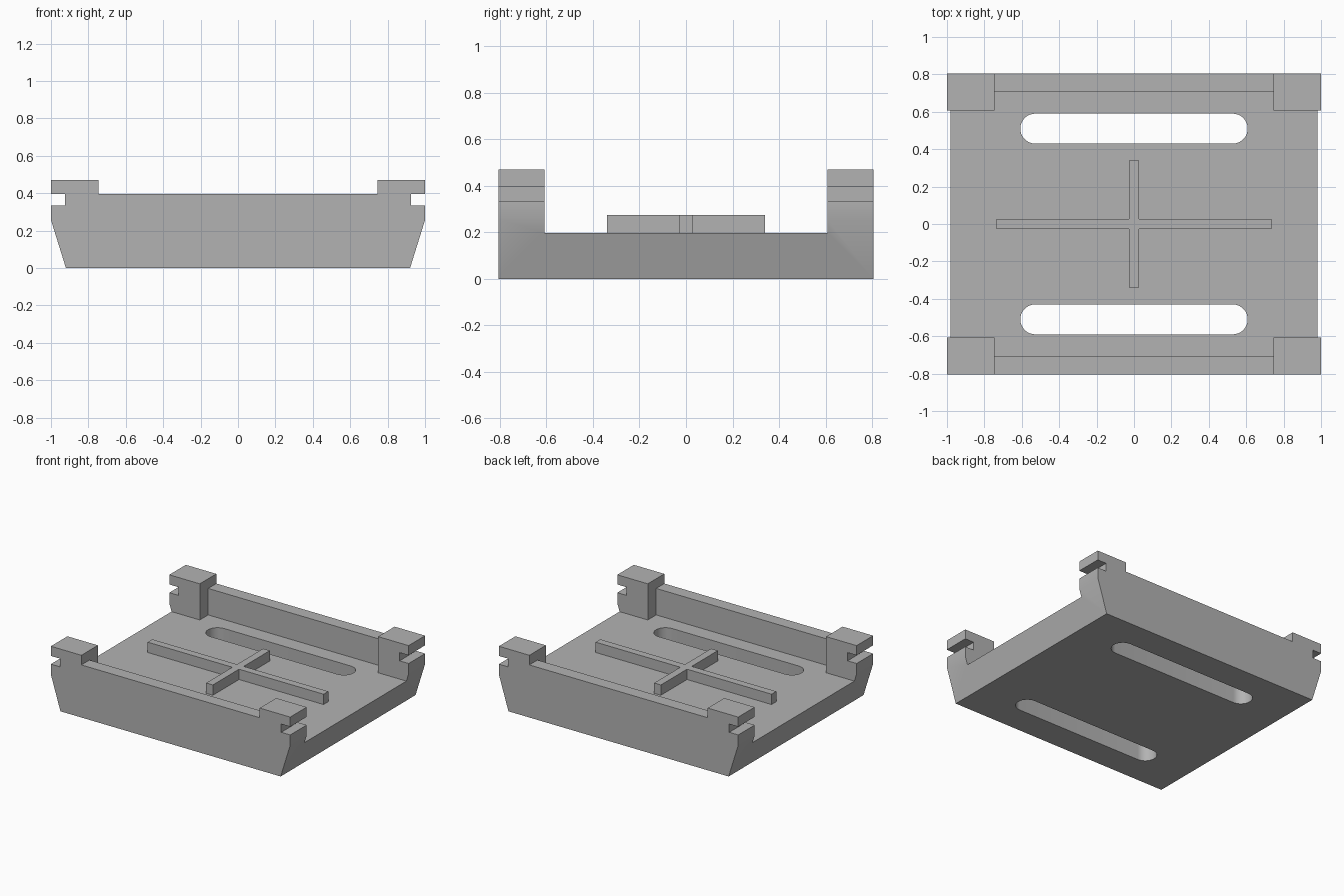
import bpy, bmesh, math
from mathutils import Vector

cube = bpy.data.objects.get("Cube")
if cube:
    bpy.data.objects.remove(cube, do_unlink=True)

grey = bpy.data.materials.new("plain_grey")
grey.use_nodes = True
grey.diffuse_color = (0.45, 0.45, 0.45, 1)
grey.node_tree.nodes["Principled BSDF"].inputs["Base Color"].default_value = grey.diffuse_color


def prism(name, points, direction):
    """Solid made by sweeping a flat outline along a direction."""
    bm = bmesh.new()
    face = bm.faces.new([bm.verts.new(p) for p in points])
    swept = bmesh.ops.extrude_face_region(bm, geom=[face])["geom"]
    verts = [g for g in swept if isinstance(g, bmesh.types.BMVert)]
    bmesh.ops.translate(bm, verts=verts, vec=Vector(direction))
    bmesh.ops.recalc_face_normals(bm, faces=bm.faces)
    mesh = bpy.data.meshes.new(name)
    bm.to_mesh(mesh)
    bm.free()
    mesh.materials.append(grey)
    obj = bpy.data.objects.new(name, mesh)
    bpy.context.collection.objects.link(obj)
    return obj


def plus_outline(arm_x, half_y, half_x, arm_y, z):
    """Plus shape from two crossing bars."""
    corner = [(arm_x, half_y), (half_x, half_y), (half_x, arm_y)]
    quads = [(1, 1, 1), (-1, 1, -1), (-1, -1, 1), (1, -1, -1)]
    return [(sx * x, sy * y, z) for sx, sy, step in quads for x, y in corner[::step]]


def slot_outline(y, half_length, radius, z, steps=16):
    points = []
    for side, start in ((1, -math.pi / 2), (-1, math.pi / 2)):
        for i in range(steps + 1):
            a = start + math.pi * i / steps
            points.append((side * (half_length - radius) + radius * math.cos(a),
                           y + radius * math.sin(a), z))
    return points


def carve(target, cutter):
    mod = target.modifiers.new("cut", "BOOLEAN")
    mod.operation = "DIFFERENCE"
    mod.solver = "EXACT"
    mod.object = cutter
    bpy.context.view_layer.objects.active = target
    bpy.ops.object.modifier_apply(modifier=mod.name)
    bpy.data.objects.remove(cutter, do_unlink=True)


# Tray: end outline with flared sides, side notches and raised corners
DEPTH, FLOOR = 0.805, 0.197
half = [(0.92, 0), (1, 0.257), (1, 0.335), (0.925, 0.335), (0.925, 0.397),
        (1, 0.397), (1, 0.47), (0.745, 0.47), (0.745, 0.397)]
outline = half + [(-x, z) for x, z in reversed(half)]
tray = prism("tray", [(x, -DEPTH, z) for x, z in outline], (0, 2 * DEPTH, 0))

# Hollow that leaves the end walls and four corner posts
carve(tray, prism("hollow_cutter", plus_outline(1.1, 0.608, 0.745, 0.708, FLOOR), (0, 0, 1)))

# Long rounded slots through the floor
for y in (-0.51, 0.51):
    carve(tray, prism("slot_cutter", slot_outline(y, 0.608, 0.08, -0.1), (0, 0, 0.5)))

# Raised cross rib on the floor
rib = prism("cross_rib", plus_outline(0.735, 0.028, 0.028, 0.34, FLOOR), (0, 0, 0.078))

# Smooth only the shallow angles
for obj in (tray, rib):
    bpy.ops.object.select_all(action="DESELECT")
    obj.select_set(True)
    bpy.context.view_layer.objects.active = obj
    bpy.ops.object.shade_smooth_by_angle(angle=math.radians(30))
